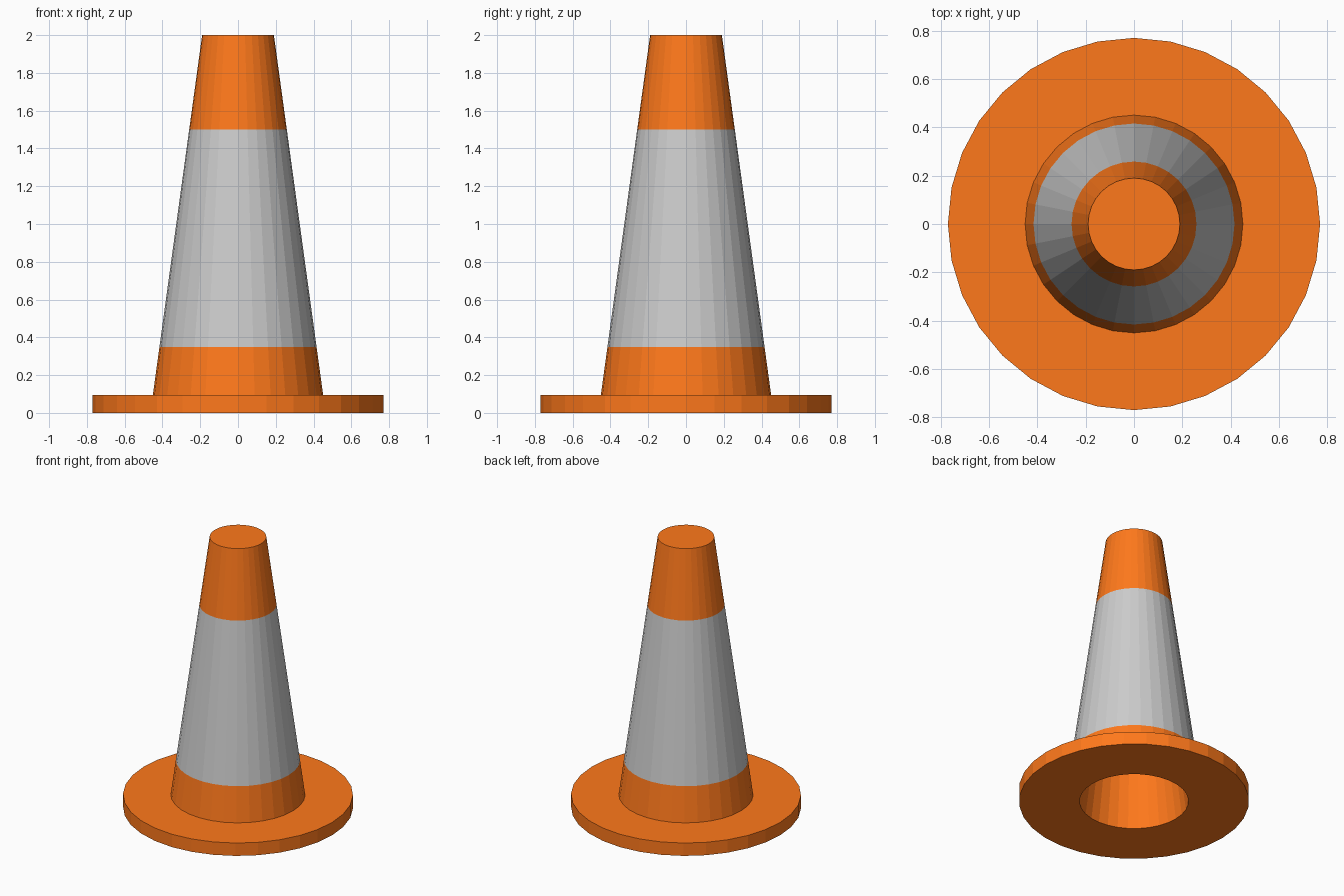
import bpy, bmesh, math

if "Cube" in bpy.data.objects:
    bpy.data.objects.remove(bpy.data.objects["Cube"])

SIDES = 32

orange = bpy.data.materials.new("orange")
orange.diffuse_color = (1.0, 0.19, 0.011, 1)
orange.use_nodes = True
orange.node_tree.nodes["Principled BSDF"].inputs["Base Color"].default_value = orange.diffuse_color


def lathe(name, profile, material=None):
    """Revolve (radius, z) points about z; radius 0 closes with a flat cap."""
    bm = bmesh.new()
    rings = []
    for r, z in profile:
        if r == 0:
            rings.append(None)
            continue
        rings.append([bm.verts.new((r * math.cos(2 * math.pi * i / SIDES),
                                    r * math.sin(2 * math.pi * i / SIDES), z))
                      for i in range(SIDES)])
    for a, b in zip(rings, rings[1:]):
        if a is None:
            bm.faces.new(b[::-1])
        elif b is None:
            bm.faces.new(a)
        else:
            for i in range(SIDES):
                j = (i + 1) % SIDES
                bm.faces.new((a[i], a[j], b[j], b[i]))
    mesh = bpy.data.meshes.new(name)
    bm.to_mesh(mesh)
    bm.free()
    if material:
        mesh.materials.append(material)
    obj = bpy.data.objects.new(name, mesh)
    bpy.context.collection.objects.link(obj)
    return obj


def cone_radius(z):
    return 0.45 + (0.19 - 0.45) * (z - 0.1) / 1.9


def ring(z):
    return (cone_radius(z), z)


# Flat round foot with the opening underneath
lathe("base", [(0.365, 0), (0.77, 0), (0.77, 0.095), ring(0.095)], orange)

# Outer cone: orange, reflective grey, orange with closed top
lathe("lower_cone", [ring(0.095), ring(0.35)], orange)
lathe("reflective_band", [ring(0.35), ring(1.5)])
lathe("upper_cone", [ring(1.5), ring(2.0), (0, 2.0)], orange)

# Hollow inside, facing inward
lathe("inner_wall", [(0, 1.9), (0.11, 1.9), (0.365, 0)], orange)
